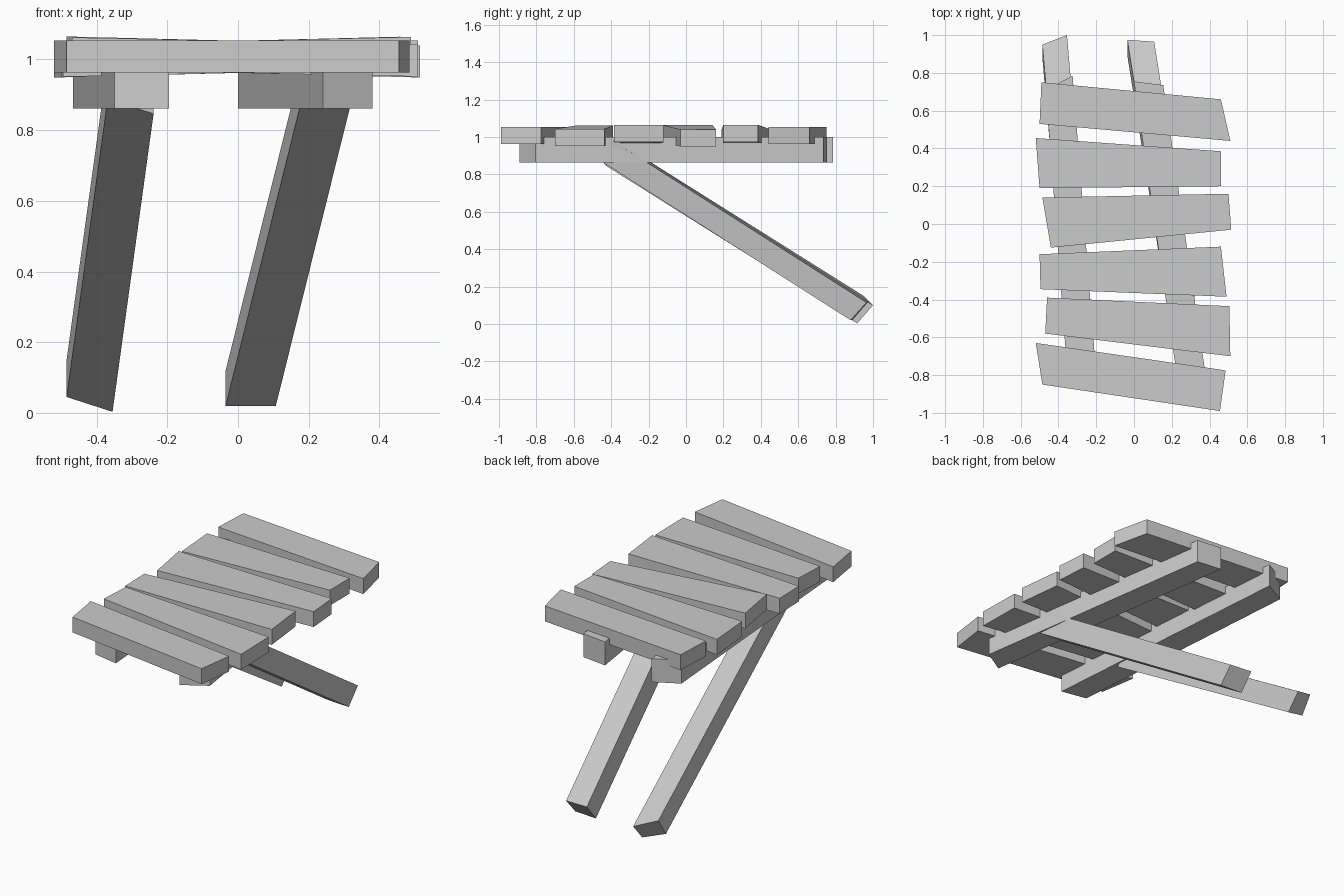
import bpy, bmesh
from mathutils import Vector

if "Cube" in bpy.data.objects:
    bpy.data.objects.remove(bpy.data.objects["Cube"])


def beam(name, ring, offset):
    """Box-like beam: a four-point section swept along an offset."""
    bm = bmesh.new()
    a = [bm.verts.new(p) for p in ring]
    b = [bm.verts.new(Vector(p) + Vector(offset)) for p in ring]
    bm.faces.new(a[::-1])
    bm.faces.new(b)
    for i in range(4):
        j = (i + 1) % 4
        bm.faces.new((a[i], a[j], b[j], b[i]))
    bmesh.ops.recalc_face_normals(bm, faces=bm.faces)
    mesh = bpy.data.meshes.new(name)
    bm.to_mesh(mesh)
    bm.free()
    obj = bpy.data.objects.new(name, mesh)
    bpy.context.collection.objects.link(obj)
    return obj


# Crooked planks: outline seen from above, middle height of underside, tilt along x
planks = [
    ([(-.49, .75), (.46, .66), (.51, .44), (-.50, .53)], .963, 0),
    ([(-.52, .455), (.46, .385), (.46, .20), (-.50, .19)], .962, .025),
    ([(-.485, .14), (.50, .16), (.515, -.03), (-.44, -.125)], .962, -.025),
    ([(-.50, -.16), (.46, -.12), (.49, -.385), (-.495, -.345)], .962, .022),
    ([(-.46, -.39), (.505, -.435), (.51, -.70), (-.47, -.58)], .962, -.02),
    ([(-.52, -.63), (.485, -.775), (.455, -.99), (-.485, -.85)], .963, 0),
]
for i, (outline, z, tilt) in enumerate(planks, 1):
    beam(f"plank_{i}", [(x, y, z + tilt * x) for x, y in outline], (0, 0, .091))

# Two rails carrying the planks
rails = {
    "left_rail": [(-.35, -.83), (-.195, -.86), (-.325, .785), (-.467, .71)],
    "right_rail": [(.24, -.89), (.38, -.805), (.155, .735), (0, .755)],
}
for name, outline in rails.items():
    beam(name, [(x, y, .862) for x, y in outline], (0, 0, .138))

# Slanted legs reaching from the ground at the back up into the rails
beam("left_leg", [(-.485, .88, .045), (-.355, .915, .003), (-.355, 1.0, .10), (-.485, .95, .15)],
     Vector((.115, -1.33, .835)) * 1.01)
beam("right_leg", [(-.035, .89, .02), (.107, .88, .02), (.107, .965, .115), (-.035, .975, .12)],
     Vector((.21, -1.325, .845)) * 1.02)
